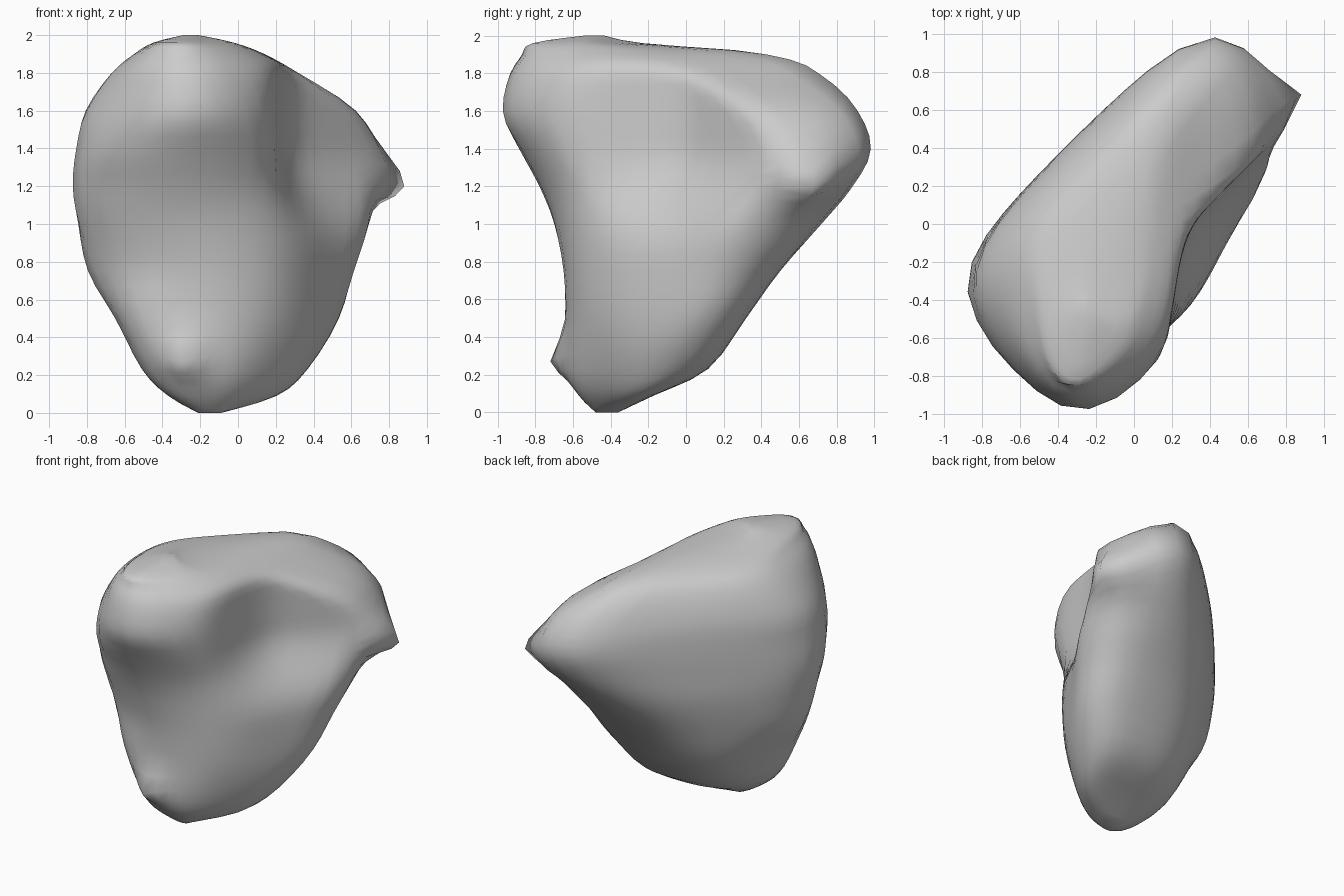
import bpy, bmesh, math
from mathutils import Vector

if "Cube" in bpy.data.objects:
    bpy.data.objects.remove(bpy.data.objects["Cube"])

R2 = math.sqrt(0.5)
SIDES, SUB, POWER = 40, 3, 5

# Contour levels: z, x range, y range, across-slab range (x-y), along-slab range (x+y)
LEVELS = [
    (0.00, -0.21, -0.09, -0.48, -0.36, 0.12, 0.26, -0.47, -0.33),
    (0.09, -0.37, 0.21, -0.57, -0.17, -0.05, 0.36, -0.62, 0.04),
    (0.23, -0.51, 0.37, -0.64, 0.12, -0.24, 0.43, -0.71, 0.31),
    (0.50, -0.65, 0.54, -0.64, 0.32, -0.40, 0.50, -0.80, 0.57),
    (0.75, -0.80, 0.62, -0.65, 0.50, -0.48, 0.53, -0.83, 0.71),
    (1.00, -0.85, 0.70, -0.70, 0.72, -0.53, 0.54, -0.90, 0.86),
    (1.20, -0.88, 0.74, -0.78, 0.89, -0.54, 0.55, -0.95, 1.04),
    (1.40, -0.86, 0.76, -0.89, 0.99, -0.54, 0.60, -0.99, 1.07),
    (1.60, -0.81, 0.64, -0.99, 0.92, -0.52, 0.62, -0.98, 0.96),
    (1.80, -0.67, 0.32, -0.96, 0.74, -0.44, 0.56, -0.93, 0.68),
    (1.90, -0.55, 0.14, -0.92, 0.55, -0.32, 0.48, -0.88, 0.45),
    (1.96, -0.45, -0.02, -0.85, -0.22, -0.04, 0.40, -0.82, -0.30),
    (2.00, -0.29, -0.21, -0.55, -0.42, 0.12, 0.22, -0.56, -0.48),
]


def step(a, b, v):
    t = min(1, max(0, (v - a) / (b - a)))
    return t * t * (3 - 2 * t)


def catmull(i, t):
    a, b, c, d = (LEVELS[min(max(i + k, 0), len(LEVELS) - 1)] for k in (-1, 0, 1, 2))
    return [0.5 * (2 * q + (r - p) * t + (2 * p - 5 * q + 4 * r - s) * t * t
                   + (3 * q - p - 3 * r + s) * t ** 3) for p, q, r, s in zip(a, b, c, d)]


def contour(level):
    """Smooth oval whose extent in eight directions meets the level's ranges."""
    z, x0, x1, y0, y1, p0, p1, q0, q1 = level
    cx, cy = (x0 + x1) / 2, (y0 + y1) / 2
    cp, cq = (cx - cy) * R2, (cx + cy) * R2
    goal = [max(h, 0.03) for h in (x1 - cx, q1 - cq, y1 - cy, cp - p0,
                                   cx - x0, cq - q0, cy - y0, p1 - cp)]
    dirs = [(math.cos(k * math.pi / 4), math.sin(k * math.pi / 4)) for k in range(8)]
    rays = [(math.cos(2 * math.pi * k / SIDES), math.sin(2 * math.pi * k / SIDES))
            for k in range(SIDES)]
    h = goal[:]
    for _ in range(12):
        pts = []
        for c, s in rays:
            total = sum((max(0, c * d[0] + s * d[1]) / w) ** POWER for d, w in zip(dirs, h))
            r = total ** (-1 / POWER)
            pts.append((r * c, r * s))
        for i, d in enumerate(dirs):
            reach = max(x * d[0] + y * d[1] for x, y in pts)
            h[i] = min(max(h[i] * goal[i] / reach, goal[i] * 0.7), goal[i] * 1.6)
    return [Vector((cx + x, cy + y, z)) for x, y in pts]


def carve(v):
    """Hollow in the front right face between the two upper lobes."""
    p, q = (v.x - v.y) * R2, (v.x + v.y) * R2
    high = 0.64 - 0.43 * step(-0.55, 0.3, q)
    low = 0.57 - 0.21 * step(-0.35, 0.6, q)
    cap = low + (high - low) * step(0.85, 1.4, v.z)
    h = max(0.08 - abs(p - cap), 0) / 0.08
    p = min(p, cap) - h * h * 0.02
    return Vector(((p + q) * R2, (q - p) * R2, v.z))


bm = bmesh.new()
rows = [contour(catmull(i, j / SUB)) for i in range(len(LEVELS) - 1) for j in range(SUB)]
rows.append(contour(LEVELS[-1]))
rings = [[bm.verts.new(carve(v)) for v in row] for row in rows]

for a, b in zip(rings, rings[1:]):
    for k in range(SIDES):
        n = (k + 1) % SIDES
        bm.faces.new((a[k], a[n], b[n], b[k]))
bm.faces.new(rings[0][::-1])
bm.faces.new(rings[-1])
bmesh.ops.smooth_vert(bm, verts=[v for r in rings[2:-2] for v in r], factor=0.25,
                      use_axis_x=True, use_axis_y=True, use_axis_z=True)

# Small pointed nubs: pull the surface near a spot out to a tip
for tip, rad in ((Vector((0.88, 0.68, 1.20)), 0.14), (Vector((-0.30, -0.72, 0.27)), 0.10)):
    near = min(bm.verts, key=lambda v: (v.co - tip).length).co.copy()
    for v in bm.verts:
        v.co += (tip - near) * math.exp(-((v.co - near).length / rad) ** 2)

bmesh.ops.recalc_face_normals(bm, faces=bm.faces)

# Boulder
mesh = bpy.data.meshes.new("boulder")
bm.to_mesh(mesh)
bm.free()
mesh.shade_smooth()
rock = bpy.data.objects.new("boulder", mesh)
bpy.context.collection.objects.link(rock)
